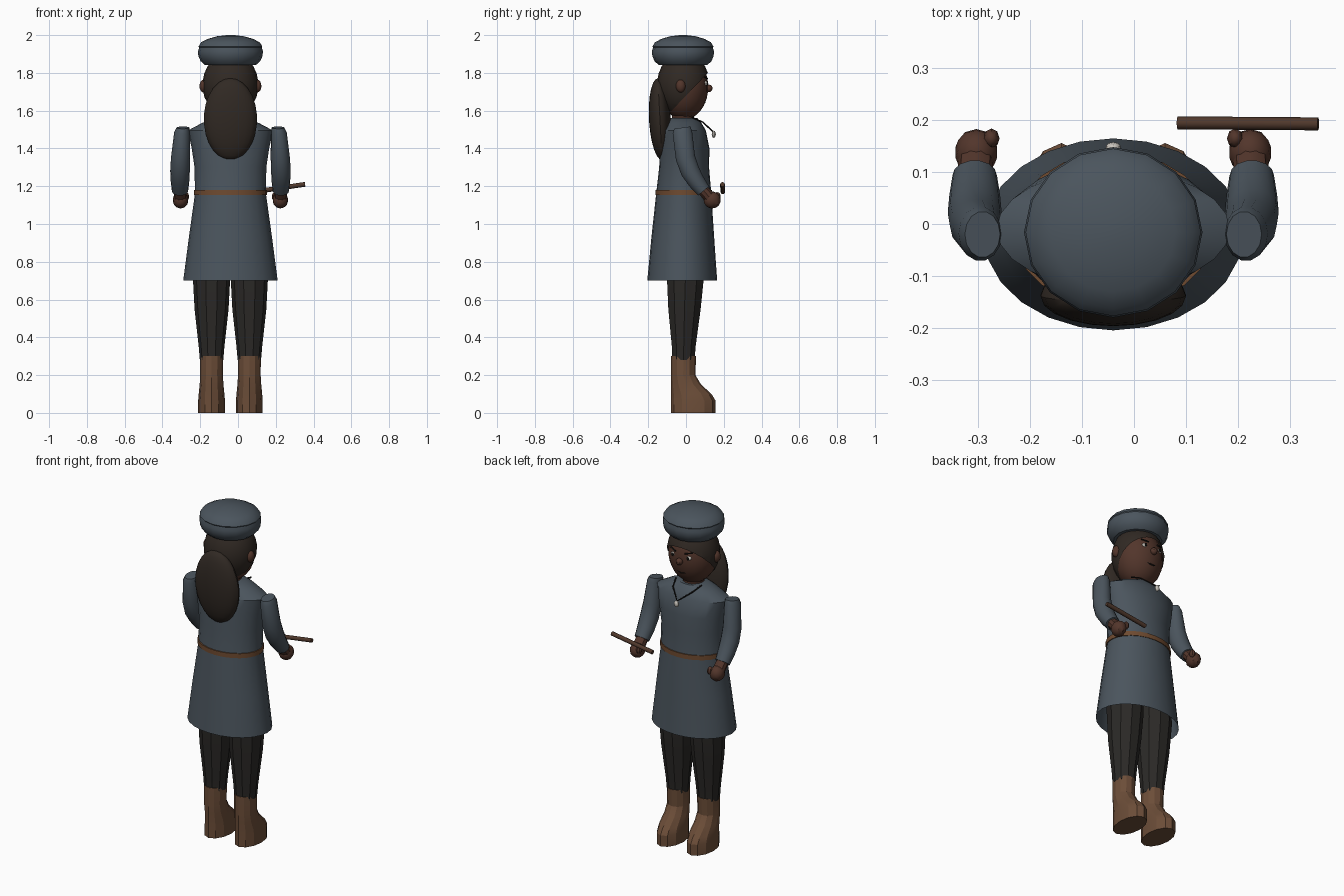
import bpy, bmesh, math
from mathutils import Vector, Matrix

if "Cube" in bpy.data.objects:
    bpy.data.objects.remove(bpy.data.objects["Cube"])

CX = -0.04  # body centre line; the stick offsets it from x = 0


def mat(name, r, g, b):
    m = bpy.data.materials.new(name)
    m.diffuse_color = (r, g, b, 1)
    m.use_nodes = True
    m.node_tree.nodes["Principled BSDF"].inputs["Base Color"].default_value = m.diffuse_color
    return m


COAT = mat("coat_cloth", 0.07, 0.09, 0.11)
SKIN = mat("skin", 0.085, 0.036, 0.024)
HAIR = mat("hair", 0.03, 0.022, 0.017)
PANTS = mat("trousers", 0.024, 0.022, 0.02)
LEATHER = mat("boot_leather", 0.15, 0.075, 0.04)
BELT = mat("belt_leather", 0.16, 0.07, 0.03)
WOOD = mat("wood", 0.08, 0.04, 0.025)
BONE = mat("bone", 0.6, 0.57, 0.52)
BLACK = mat("black", 0.008, 0.007, 0.006)


def finish(bm, name, material, angle=35):
    bmesh.ops.recalc_face_normals(bm, faces=bm.faces[:])
    me = bpy.data.meshes.new(name)
    bm.to_mesh(me)
    bm.free()
    ob = bpy.data.objects.new(name, me)
    bpy.context.collection.objects.link(ob)
    me.materials.append(material)
    bpy.ops.object.select_all(action='DESELECT')
    ob.select_set(True)
    bpy.context.view_layer.objects.active = ob
    bpy.ops.object.shade_smooth_by_angle(angle=math.radians(angle))
    return ob


def loft(name, rings, material, sides=20, caps=(True, True), angle=35):
    """Skin elliptical rings: (x offset, y, z, rx, ry, tilt about x in degrees)."""
    bm = bmesh.new()
    loops = []
    for x, y, z, rx, ry, tilt in rings:
        t = math.radians(tilt)
        loop = []
        for i in range(sides):
            a = 2 * math.pi * i / sides
            v = ry * math.sin(a)
            loop.append(bm.verts.new((CX + x + rx * math.cos(a),
                                      y + v * math.cos(t), z + v * math.sin(t))))
        loops.append(loop)
    for lo, hi in zip(loops, loops[1:]):
        for i in range(sides):
            j = (i + 1) % sides
            bm.faces.new((lo[i], lo[j], hi[j], hi[i]))
    for use, loop in zip(caps, (loops[0], loops[-1])):
        if use:
            bm.faces.new(loop)
    return finish(bm, name, material, angle)


def ball(name, loc, size, material, tilt=0, seg=16, cut=None):
    bm = bmesh.new()
    m = (Matrix.Translation((CX + loc[0], loc[1], loc[2]))
         @ Matrix.Rotation(math.radians(tilt), 4, 'X') @ Matrix.Diagonal((*size, 1)))
    bmesh.ops.create_uvsphere(bm, u_segments=seg, v_segments=max(6, seg * 2 // 3),
                              radius=1, matrix=m)
    if cut:  # keep the side the plane normal points to
        geom = bm.verts[:] + bm.edges[:] + bm.faces[:]
        bmesh.ops.bisect_plane(bm, geom=geom, plane_co=cut[0], plane_no=cut[1],
                               clear_inner=True)
    return finish(bm, name, material)


def tube(name, pts, r, material, sides=8):
    """Thin round rod through points."""
    cu = bpy.data.curves.new(name, 'CURVE')
    cu.dimensions = '3D'
    cu.bevel_depth = r
    cu.bevel_resolution = max(0, sides // 2 - 2)
    cu.use_fill_caps = True
    sp = cu.splines.new('POLY')
    sp.points.add(len(pts) - 1)
    for p, co in zip(sp.points, pts):
        p.co = (CX + co[0], co[1], co[2], 1)
    ob = bpy.data.objects.new(name, cu)
    bpy.context.collection.objects.link(ob)
    cu.materials.append(material)
    return ob


# Coat with flared open skirt
loft("coat", [(0, y, z, rx, ry, 0) for z, y, rx, ry in (
    (0.70, -0.02, 0.25, 0.185), (0.93, -0.017, 0.22, 0.166), (1.16, -0.012, 0.188, 0.146),
    (1.30, -0.01, 0.19, 0.132), (1.40, -0.007, 0.205, 0.131), (1.495, -0.01, 0.225, 0.115),
    (1.535, -0.01, 0.15, 0.092), (1.56, -0.01, 0.08, 0.07))], COAT, 24, (False, True))

# Belt
loft("belt", [(0, -0.012, z, 0.194, 0.15, 0) for z in (1.153, 1.18)], BELT, 24)

# Neck and head
loft("neck", [(0, -0.015, z, 0.06, 0.06, 0) for z in (1.53, 1.62)], SKIN, 14)
ball("head", (0, -0.012, 1.725), (0.138, 0.13, 0.172), SKIN, seg=20)

# Hair: slanted cap over the skull plus a long bundle down the back
ball("hair_cap", (0, -0.014, 1.735), (0.148, 0.14, 0.175), HAIR, seg=20,
     cut=(Vector((0, 0.106, 1.79)), Vector((0, -0.72, 0.69))))
ball("hair_tail", (0, -0.138, 1.555), (0.141, 0.058, 0.217), HAIR, tilt=3, seg=20)

# Cap: rolled band and domed crown
loft("hat_band", [(0, -0.016, z, r, r * 0.955, 0) for z, r in (
    (1.842, 0.135), (1.862, 0.158), (1.89, 0.17), (1.915, 0.172), (1.945, 0.162))],
    COAT, 16)
loft("hat_crown", [(0, -0.016, z, r, r * 0.955, 0) for z, r in (
    (1.92, 0.155), (1.94, 0.169), (1.962, 0.155), (1.98, 0.12), (1.994, 0.07),
    (2.0, 0.02))], COAT, 16)

# Face
ball("nose", (0, 0.12, 1.718), (0.02, 0.021, 0.02), SKIN, seg=10)
tube("mouth", [(-0.035, 0.094, 1.65), (0, 0.101, 1.643), (0.035, 0.094, 1.65)], 0.004, BLACK)

for s, side in ((-1, "left"), (1, "right")):
    ball(side + "_eye", (s * 0.05, 0.102, 1.745), (0.017, 0.012, 0.013), BONE, seg=10)
    ball(side + "_pupil", (s * 0.05, 0.112, 1.745), (0.008, 0.006, 0.009), BLACK, seg=8)
    tube(side + "_brow", [(s * 0.03, 0.113, 1.77), (s * 0.072, 0.098, 1.778)], 0.004, BLACK)
    ball(side + "_ear", (s * 0.142, -0.028, 1.73), (0.022, 0.026, 0.034), SKIN, seg=12)

    # Bent sleeve
    loft(side + "_sleeve", [(s * x, y, z, rx, ry, t) for x, y, z, rx, ry, t in (
        (0.252, -0.02, 1.51, 0.034, 0.045, 8), (0.256, -0.019, 1.485, 0.042, 0.053, 8),
        (0.264, -0.003, 1.35, 0.051, 0.053, 14), (0.267, 0.022, 1.28, 0.052, 0.052, 27),
        (0.267, 0.055, 1.225, 0.049, 0.046, 36), (0.267, 0.093, 1.175, 0.043, 0.039, 40))],
        COAT, 14)

    # Hand
    loft(side + "_wrist", [(s * 0.266, 0.085, 1.185, 0.034, 0.032, 40),
                           (s * 0.265, 0.135, 1.13, 0.034, 0.032, 40)], SKIN, 10)
    ball(side + "_hand", (s * 0.264, 0.138, 1.127), (0.042, 0.046, 0.045), SKIN, tilt=-40, seg=10)
    ball(side + "_thumb", (s * 0.235, 0.165, 1.145), (0.016, 0.019, 0.024), SKIN, seg=8)

    # Tapered trouser leg
    loft(side + "_leg", [(s * 0.1, y, z, rx, ry, 0) for z, y, rx, ry in (
        (0.28, -0.013, 0.062, 0.062), (0.35, -0.012, 0.068, 0.066), (0.55, -0.008, 0.09, 0.09),
        (0.72, -0.003, 0.099, 0.103), (0.95, -0.01, 0.1, 0.1))], PANTS, 10, angle=20)

    # Boot
    loft(side + "_boot", [(s * 0.1, y, z, rx, ry, 0) for z, y, rx, ry in (
        (0.0, 0.038, 0.071, 0.118), (0.065, 0.038, 0.071, 0.118), (0.10, 0.028, 0.068, 0.107),
        (0.15, 0.0, 0.063, 0.08), (0.20, -0.015, 0.06, 0.065), (0.30, -0.013, 0.061, 0.066))],
        LEATHER, 12, angle=20)

# Pendant on a cord
tube("necklace_cord", [(-0.085, 0.03, 1.565), (-0.065, 0.088, 1.54), (0, 0.142, 1.49),
                       (0.065, 0.088, 1.54), (0.085, 0.03, 1.565)], 0.004, BLACK, 6)
ball("pendant", (0, 0.147, 1.475), (0.015, 0.011, 0.019), BONE, seg=10)

# Stick across the right hand
tube("stick", [(0.124, 0.195, 1.17), (0.395, 0.193, 1.21)], 0.0125, WOOD)
